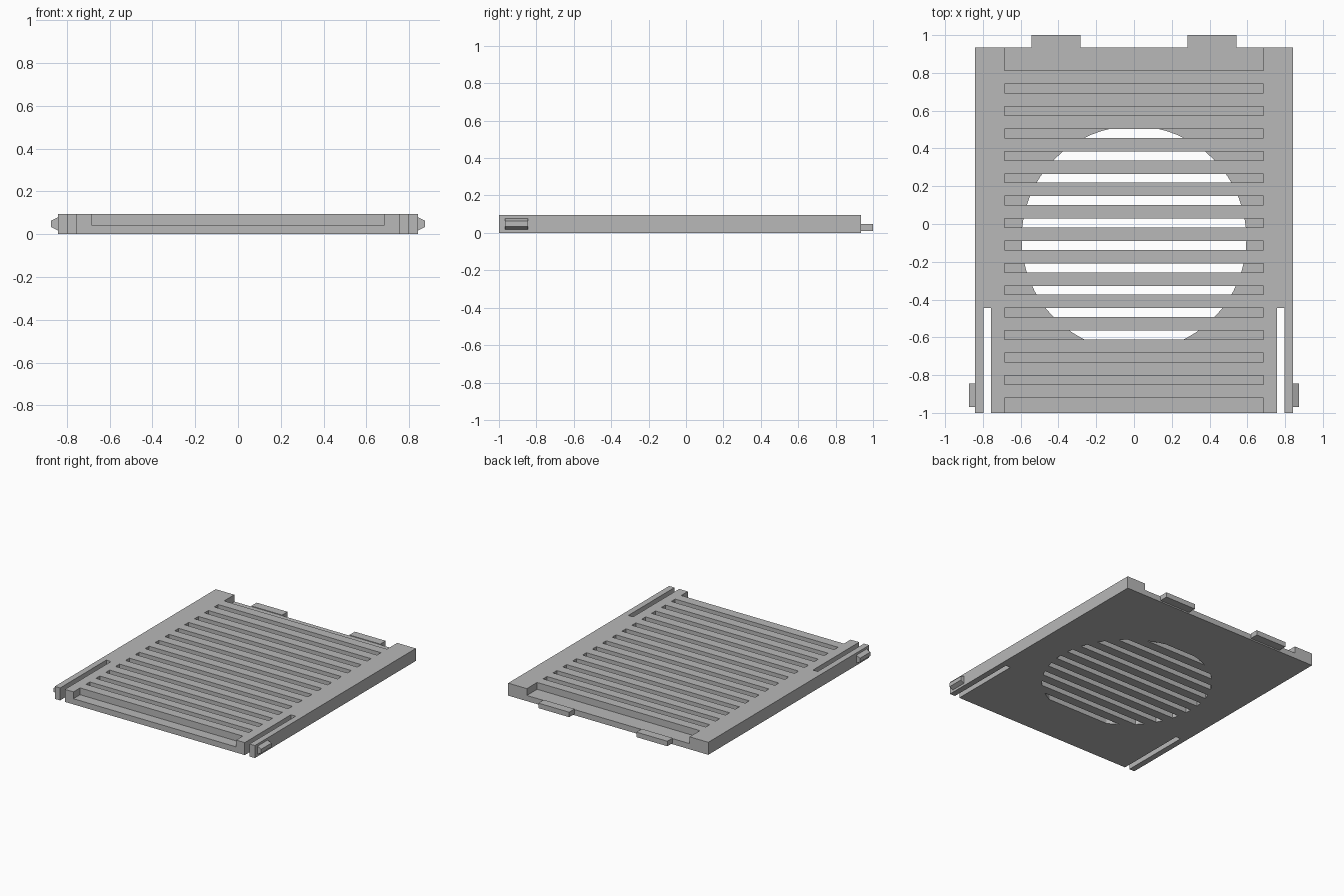
import bpy, bmesh
from mathutils import Matrix, Vector

if "Cube" in bpy.data.objects:
    bpy.data.objects.remove(bpy.data.objects["Cube"], do_unlink=True)

grey = bpy.data.materials.new("plain grey")
grey.use_nodes = True
colour = (0.48, 0.48, 0.48, 1)
grey.diffuse_color = colour
grey.node_tree.nodes["Principled BSDF"].inputs["Base Color"].default_value = colour

HALF_W, BACK, FRONT, TOP = 0.842, 0.935, -1.0, 0.095
FLOOR = 0.043
SLOT_X, SLOT_W, PITCH, FIRST = 0.685, 0.047, 0.1186, 0.740


def add_box(bm, x0, x1, y0, y1, z0, z1):
    lo, hi = Vector((x0, y0, z0)), Vector((x1, y1, z1))
    m = Matrix.Translation((lo + hi) / 2) @ Matrix.Diagonal((*(hi - lo), 1))
    return bmesh.ops.create_cube(bm, size=1, matrix=m)["verts"]


def make_object(name, bm):
    mesh = bpy.data.meshes.new(name)
    bmesh.ops.recalc_face_normals(bm, faces=bm.faces)
    bm.to_mesh(mesh)
    bm.free()
    mesh.materials.append(grey)
    obj = bpy.data.objects.new(name, mesh)
    bpy.context.collection.objects.link(obj)
    return obj


def boxes(name, specs):
    bm = bmesh.new()
    for s in specs:
        add_box(bm, *s)
    return make_object(name, bm)


def cut(obj, cutter, operation):
    mod = obj.modifiers.new("cut", "BOOLEAN")
    mod.object, mod.operation, mod.solver = cutter, operation, "EXACT"
    bpy.context.view_layer.update()
    graph = bpy.context.evaluated_depsgraph_get()
    mesh = bpy.data.meshes.new_from_object(obj.evaluated_get(graph))
    obj.modifiers.clear()
    obj.data = mesh
    bpy.data.objects.remove(cutter, do_unlink=True)


# Main panel
panel = boxes("vent_panel", [(-HALF_W, HALF_W, FRONT, BACK, 0, TOP)])

# Shallow slots, open end notches and the slits that free the spring arms
slots = [(FIRST - k * PITCH - SLOT_W, FIRST - k * PITCH) for k in range(14)]
shallow = [(-SLOT_X, SLOT_X, a, b, FLOOR, 0.2) for a, b in slots]
shallow.append((-SLOT_X, SLOT_X, FIRST + PITCH - SLOT_W, 1.2, FLOOR, 0.2))
shallow.append((-SLOT_X, SLOT_X, -1.2, FIRST - 14 * PITCH, FLOOR, 0.2))
for a, b in ((0.757, 0.797), (-0.797, -0.757)):
    shallow.append((a, b, -1.2, -0.445, -0.1, 0.2))
cut(panel, boxes("slot_cutter", shallow), "DIFFERENCE")

# Round opening: slots go right through inside the circle
through = boxes("through_cutter", [(-SLOT_X, SLOT_X, a, b, -0.1, 0.07) for a, b in slots])
bm = bmesh.new()
bmesh.ops.create_cone(bm, cap_ends=True, segments=64, radius1=0.595, radius2=0.595,
                      depth=1, matrix=Matrix.Translation((0, -0.0775, 0)))
cut(through, make_object("round_cutter", bm), "INTERSECT")
cut(panel, through, "DIFFERENCE")

# Back tabs and tapered side clips
for side, s in (("left", 1), ("right", -1)):
    x0, x1 = sorted((s * 0.283, s * 0.543))
    boxes(side + "_back_tab", [(x0, x1, BACK, 1, 0.01, 0.048)])
    bm = bmesh.new()
    x0, x1 = sorted((s * HALF_W, s * 0.873))
    for v in add_box(bm, x0, x1, -0.968, -0.845, 0.018, 0.078):
        if abs(v.co.x) > 0.86:
            v.co.z = 0.048 + (0.015 if v.co.z > 0.048 else -0.015)
    make_object(side + "_clip", bm)
